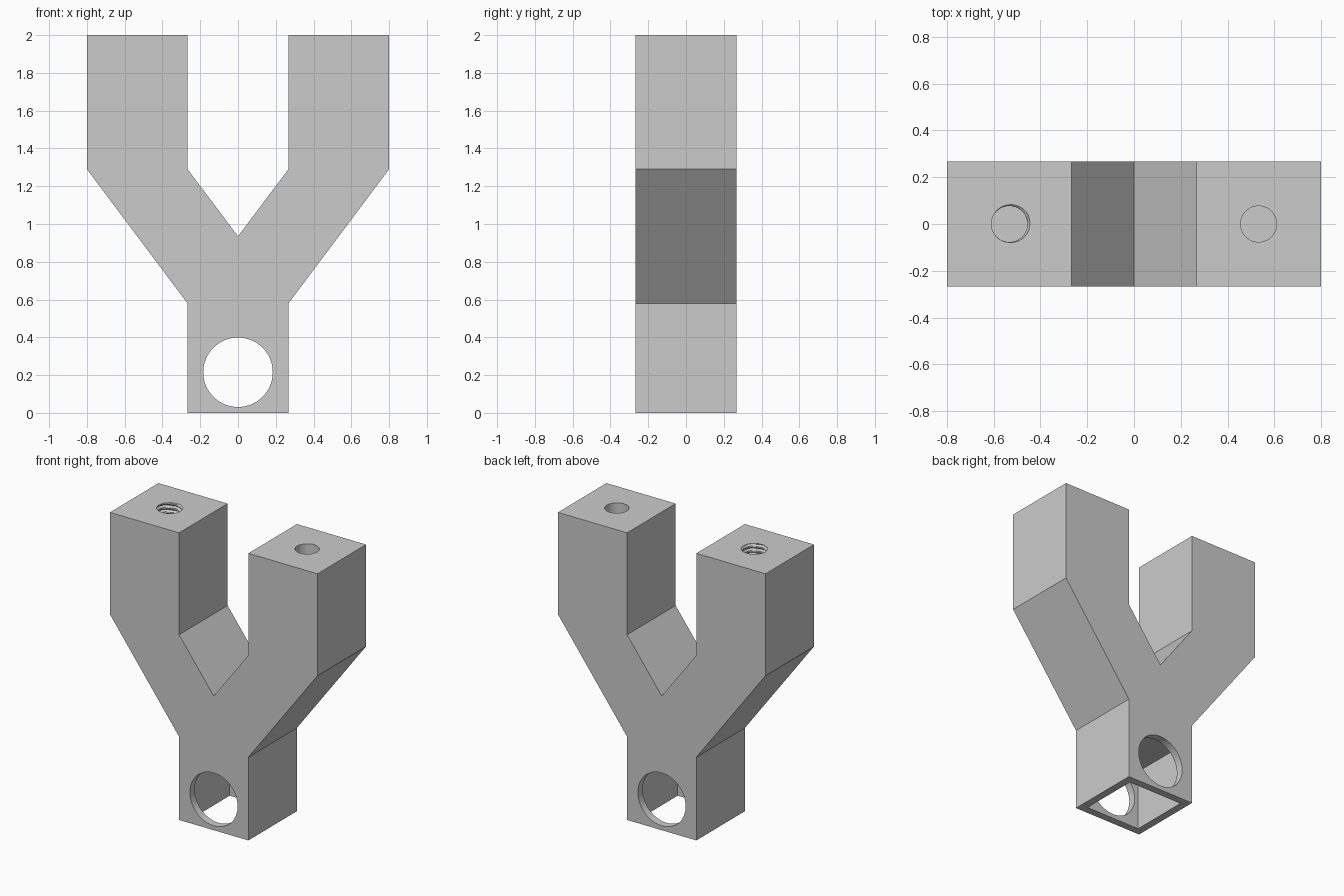
import bpy, bmesh, math
from mathutils import Matrix, Vector

old = bpy.data.objects.get("Cube")
if old:
    bpy.data.objects.remove(old, do_unlink=True)

W = 0.267          # half width of the square section
ARM = 0.533        # arm centre offset
POCKET = 0.427     # size of the cubic socket in the foot
BORE = 0.077
DEPTH = 0.5

grey = bpy.data.materials.new("plain grey")
grey.use_nodes = True
colour = (0.6, 0.6, 0.6, 1)
grey.diffuse_color = colour
grey.node_tree.nodes["Principled BSDF"].inputs["Base Color"].default_value = colour


def make_object(name, bm):
    bmesh.ops.recalc_face_normals(bm, faces=bm.faces)
    mesh = bpy.data.meshes.new(name)
    bm.to_mesh(mesh)
    bm.free()
    mesh.materials.append(grey)
    ob = bpy.data.objects.new(name, mesh)
    bpy.context.collection.objects.link(ob)
    return ob


def cylinder(name, radius, length, matrix):
    bm = bmesh.new()
    bmesh.ops.create_cone(bm, cap_ends=True, segments=64, radius1=radius,
                          radius2=radius, depth=length, matrix=matrix)
    return make_object(name, bm)


def threaded_cutter(name, x, top, depth, pitch, groove, segs=48, rows_per_turn=6):
    """Closed column whose wall carries a helical ridge."""
    bm = bmesh.new()
    rows = round((depth + pitch) / pitch * rows_per_turn)
    rings = []
    for i in range(rows + 1):
        z = top - depth + i * pitch / rows_per_turn
        ring = []
        for j in range(segs):
            a = math.tau * j / segs
            phase = ((z - top) / pitch - a / math.tau + 0.55) % 1
            r = BORE + groove * max(0, 1 - abs(phase - 0.5) * 3)
            ring.append(bm.verts.new((x + r * math.cos(a), r * math.sin(a), z)))
        rings.append(ring)
    for low, high in zip(rings, rings[1:]):
        for j in range(segs):
            k = (j + 1) % segs
            bm.faces.new((low[j], low[k], high[k]))
            bm.faces.new((low[j], high[k], high[j]))
    bm.faces.new(rings[0])
    bm.faces.new(rings[-1])
    return make_object(name, bm)


# Forked body: mirrored outline pushed through its depth
half = [(W, 0), (W, 0.58), (0.8, 1.29), (0.8, 2), (W, 2), (W, 1.29)]
outline = half + [(0, 0.935)] + [(-x, z) for x, z in reversed(half)]
bm = bmesh.new()
face = bm.faces.new([bm.verts.new((x, -W, z)) for x, z in outline])
pushed = bmesh.ops.extrude_face_region(bm, geom=[face])
bmesh.ops.translate(bm, vec=Vector((0, 2 * W, 0)),
                    verts=[g for g in pushed["geom"] if isinstance(g, bmesh.types.BMVert)])
body = make_object("forked_bracket", bm)

# Square socket open at the bottom
bm = bmesh.new()
bmesh.ops.create_cube(bm, size=1, matrix=Matrix.Translation((0, 0, POCKET / 2 - 0.1))
                      @ Matrix.Diagonal((POCKET, POCKET, POCKET + 0.2, 1)))
socket = make_object("socket_cutter", bm)

# Cross hole through the foot, plain bore in the left arm, threaded bore in the right
cross = cylinder("cross_hole_cutter", 0.184, 1,
                 Matrix.Translation((0, 0, 0.215)) @ Matrix.Rotation(math.pi / 2, 4, 'X'))
plain = cylinder("plain_bore_cutter", BORE, DEPTH + 0.1,
                 Matrix.Translation((ARM, 0, 2 - DEPTH / 2 + 0.05)))
thread = threaded_cutter("threaded_bore_cutter", -ARM, 2, DEPTH, 0.031, 0.014)

cutters = [socket, cross, plain, thread]
bpy.ops.object.select_all(action='DESELECT')
body.select_set(True)
bpy.context.view_layer.objects.active = body
for cutter in cutters:
    cutter.hide_render = True
    mod = body.modifiers.new(cutter.name, 'BOOLEAN')
    mod.operation = 'DIFFERENCE'
    mod.solver = 'EXACT'
    mod.object = cutter
    bpy.ops.object.modifier_apply(modifier=mod.name)
for cutter in cutters:
    bpy.data.objects.remove(cutter, do_unlink=True)

bpy.ops.object.shade_smooth_by_angle(angle=math.radians(25))
